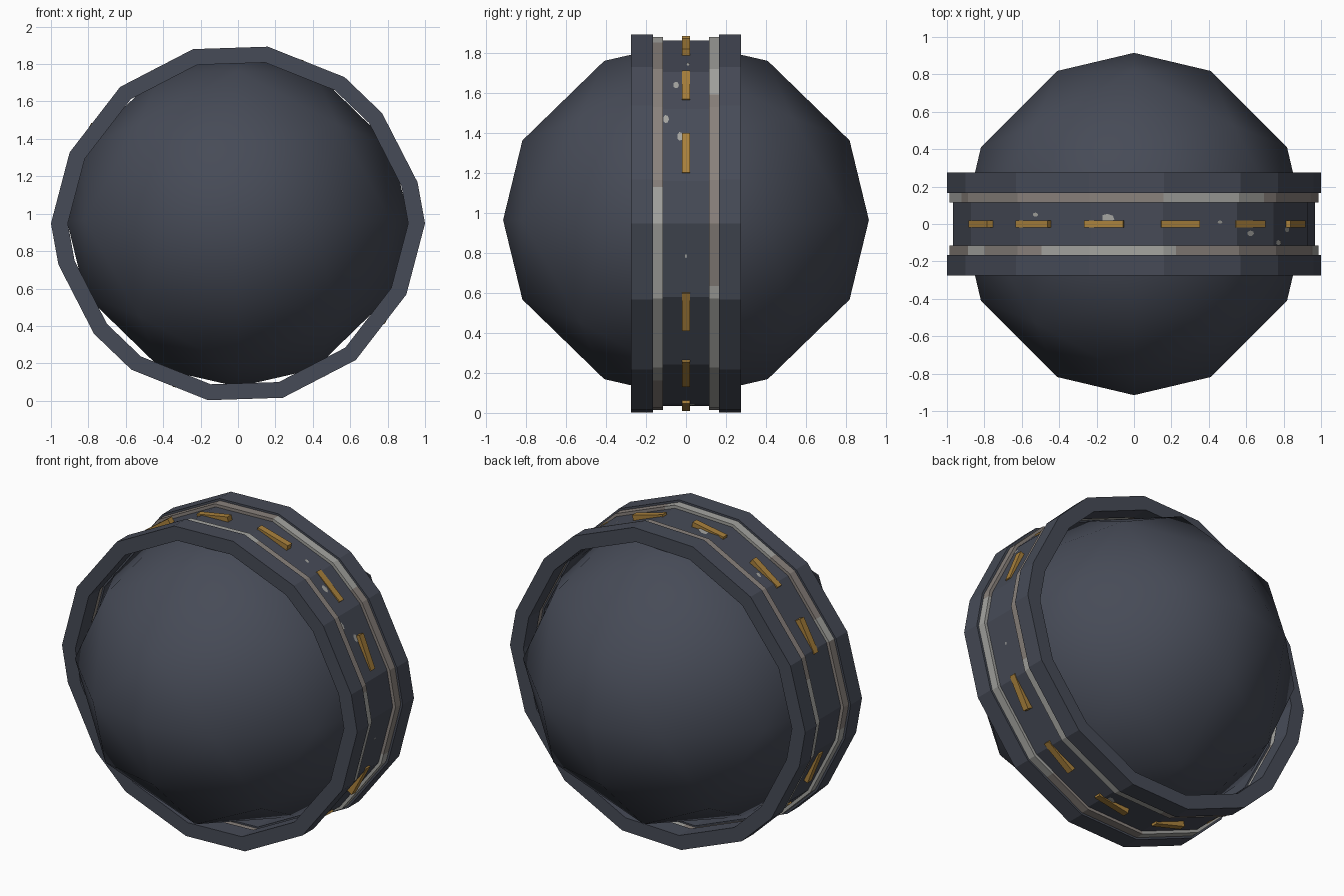
import bpy, bmesh, math
from mathutils import Vector, Matrix

if "Cube" in bpy.data.objects:
    bpy.data.objects.remove(bpy.data.objects["Cube"])

ZC = 0.948          # ring axis height
SC = Vector((0, 0, 0.965))   # ball centre


def mat(name, rgb):
    m = bpy.data.materials.new(name)
    m.diffuse_color = (*rgb, 1)
    m.use_nodes = True
    m.node_tree.nodes["Principled BSDF"].inputs["Base Color"].default_value = m.diffuse_color
    return m


slate = mat("slate_blue", (0.062, 0.070, 0.095))
light = mat("light_grey", (0.37, 0.37, 0.35))
warm = mat("warm_grey", (0.25, 0.22, 0.20))
gold = mat("gold", (0.40, 0.22, 0.045))


def finish(name, bm, mats, smooth=False):
    bmesh.ops.recalc_face_normals(bm, faces=bm.faces)
    me = bpy.data.meshes.new(name)
    bm.to_mesh(me)
    bm.free()
    for m in mats:
        me.materials.append(m)
    for p in me.polygons:
        p.use_smooth = smooth
    ob = bpy.data.objects.new(name, me)
    bpy.context.collection.objects.link(ob)
    return ob


# Irregular 16-sided hoop outline (half, mirrored through the centre)
half = [(1.0, 0.0), (0.96, 0.22), (0.77, 0.59), (0.57, 0.782), (0.16, 0.945),
        (-0.24, 0.932), (-0.63, 0.73), (-0.90, 0.38)]
outline = [Vector(p) for p in half] + [-Vector(p) for p in half]


def hoop(name, y0, y1, outer, inner, mats, cuts=1, rule=None):
    pts = []
    n = len(outline)
    for i in range(n):
        for k in range(cuts):
            pts.append(outline[i].lerp(outline[(i + 1) % n], k / cuts))
    bm = bmesh.new()
    loops = [[bm.verts.new((p.x * s, y, ZC + p.y * s)) for p in pts]
             for s, y in ((outer, y0), (outer, y1), (inner, y1), (inner, y0))]
    n = len(pts)
    for a in range(4):
        for i in range(n):
            j = (i + 1) % n
            A, B = loops[a], loops[(a + 1) % 4]
            f = bm.faces.new((A[i], A[j], B[j], B[i]))
            if rule:
                f.material_index = rule((i + 0.5) / n * 2 * math.pi)
    return finish(name, bm, mats)


# Ball: octahedron split in three along each edge and rounded
bm = bmesh.new()
N = 3
for sx in (1, -1):
    for sy in (1, -1):
        for sz in (1, -1):
            def P(i, j):
                v = Vector((sx * i, sy * j, sz * (N - i - j))).normalized()
                return bm.verts.new(SC + Vector((v.x * 0.915, v.y * 0.915, v.z * 0.89)))
            for i in range(N):
                for j in range(N - i):
                    bm.faces.new((P(i, j), P(i + 1, j), P(i, j + 1)))
                    if i + j < N - 1:
                        bm.faces.new((P(i + 1, j), P(i + 1, j + 1), P(i, j + 1)))
bmesh.ops.remove_doubles(bm, verts=bm.verts, dist=1e-4)
finish("ball", bm, [slate], True)

# Central band, rims and worn stripes
hoop("centre_band", -0.12, 0.12, 0.968, 0.91, [slate])
for side, s in (("front", -1), ("back", 1)):
    a, b = sorted((s * 0.165, s * 0.275))
    hoop(side + "_rim", a, b, 1.0, 0.91, [slate])
    a, b = sorted((s * 0.115, s * 0.168))

    def worn(t, s=s):
        return int(math.sin(3 * t + s) + 0.7 * math.sin(7 * t + 2 * s) > -0.1 * s)
    hoop(side + "_stripe", a, b, 0.987, 0.92, [light, warm], 6, worn)


def frame(deg, r, y):
    # local x along the hoop, y across, z outward
    a = math.radians(deg)
    out = Vector((math.cos(a), 0, math.sin(a)))
    tan = Vector((math.sin(a), 0, -math.cos(a)))
    m = Matrix((tan, Vector((0, 1, 0)), out)).transposed().to_4x4()
    m.translation = out * r + Vector((0, y, ZC))
    return m


# Gold dashes around the band
bm = bmesh.new()
for base in (0, 180):
    for d in (22, 48, 74.5, 100, 126, 152):
        r = 0.945 if d in (22, 152) else 0.934
        bmesh.ops.create_cube(bm, size=1, matrix=frame(base + d, r - 0.025, 0)
                              @ Matrix.Diagonal((0.212, 0.04, 0.05, 1)))
finish("gold_dashes", bm, [gold])


def radius_at(deg):
    # distance to the hoop outline in a given direction
    d = Vector((math.cos(math.radians(deg)), math.sin(math.radians(deg))))
    best = 0.95
    for p, q in zip(outline, outline[1:] + outline[:1]):
        e = q - p
        den = d.x * e.y - d.y * e.x
        u = (p.x * d.y - p.y * d.x) / den if abs(den) > 1e-6 else -1
        if 0 <= u <= 1 and (p + e * u).dot(d) > 0:
            best = (p + e * u).dot(d)
    return best


# Paint chips on the band: angle, y, size
bm = bmesh.new()
for deg, y, r in ((125, 0.05, 0.018), (99, 0.03, 0.04), (77, 0.0, 0.025), (48, -0.05, 0.025),
                  (34, -0.1, 0.025), (28, -0.03, 0.025), (350, 0.0, 0.01), (60, 0.01, 0.015),
                  (230, 0.04, 0.03), (282, 0.03, 0.03)):
    bmesh.ops.create_circle(bm, cap_ends=True, segments=7, radius=r,
                            matrix=frame(deg, radius_at(deg) * 0.968 + 0.003, y)
                            @ Matrix.Diagonal((1, 0.6, 1, 1)))
finish("paint_chips", bm, [light])
